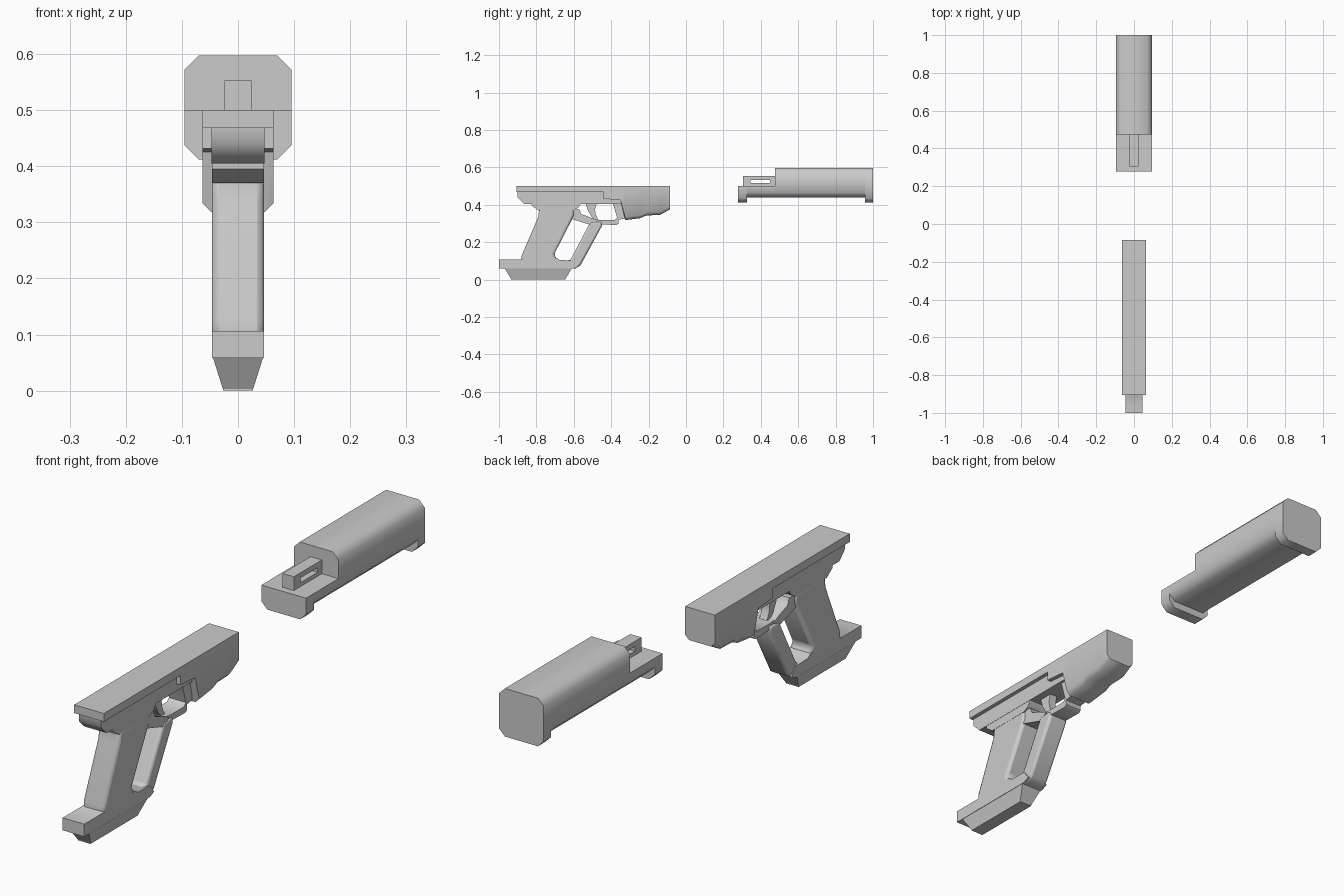
import bpy, bmesh, math


def finish(name, bm, bevel=0.0, segs=2):
    bmesh.ops.remove_doubles(bm, verts=bm.verts[:], dist=1e-5)
    bmesh.ops.recalc_face_normals(bm, faces=bm.faces[:])
    me = bpy.data.meshes.new(name)
    bm.to_mesh(me)
    bm.free()
    ob = bpy.data.objects.new(name, me)
    bpy.context.collection.objects.link(ob)
    if bevel:
        m = ob.modifiers.new("Bevel", 'BEVEL')
        m.width, m.segments = bevel, segs
        m.limit_method, m.angle_limit = 'ANGLE', math.radians(40)
    bpy.ops.object.select_all(action='DESELECT')
    ob.select_set(True)
    bpy.context.view_layer.objects.active = ob
    bpy.ops.object.shade_smooth_by_angle(angle=math.radians(50))
    return ob


def prism(name, profile, w, bevel=0.0, w_low=None):
    """Side profile (y, z) extruded to +-w; w_low narrows the lowest points."""
    bm = bmesh.new()
    low = min(z for _, z in profile)
    sides = []
    for s in (-1, 1):
        sides.append([bm.verts.new((s * (w_low if w_low and z <= low + 1e-4 else w), y, z))
                      for y, z in profile])
    a, b = sides
    bm.faces.new(a)
    bm.faces.new(b[::-1])
    n = len(profile)
    for i in range(n):
        j = (i + 1) % n
        bm.faces.new((a[i], b[i], b[j], a[j]))
    return finish(name, bm, bevel)


def loft(name, w, stations):
    """Chamfered box sections along y: (y, z_bottom, chamfer_bottom, z_top, chamfer_top)."""
    bm = bmesh.new()
    rings = []
    for y, zb, cb, zt, ct in stations:
        half = [(w - cb, zb), (w, zb + cb), (w, zt - ct), (w - ct, zt)]
        pts = half + [(-x, z) for x, z in reversed(half)]
        rings.append([bm.verts.new((x, y, z)) for x, z in pts])
    for a, b in zip(rings, rings[1:]):
        for i in range(8):
            j = (i + 1) % 8
            bm.faces.new((a[i], a[j], b[j], b[i]))
    bm.faces.new(rings[0])
    bm.faces.new(rings[-1][::-1])
    return finish(name, bm)


# Detached upper housing with front and rear feet
c = 0.025
loft("upper_housing", 0.095, [
    (0.278, 0.412, c, 0.5, 0), (0.325, 0.412, c, 0.5, 0),
    (0.325, 0.44, c, 0.5, 0), (0.475, 0.44, c, 0.5, 0),
    (0.475, 0.44, c, 0.597, c), (0.957, 0.44, c, 0.597, c),
    (0.957, 0.412, c, 0.597, c), (1.0, 0.412, c, 0.597, c)])

# Carry loop on the housing deck
prism("loop_frame", [(0.305, 0.495), (0.305, 0.553), (0.48, 0.553), (0.48, 0.533),
                     (0.345, 0.533), (0.345, 0.515), (0.48, 0.515), (0.48, 0.495)], 0.024)
prism("loop_rear_post", [(0.45, 0.51), (0.45, 0.54), (0.48, 0.54), (0.48, 0.51)], 0.024)

# Slide: thin cover at the rear, deep chamfered nose at the front
c = 0.016
loft("slide", 0.063, [
    (-0.905, 0.468, 0, 0.5, 0), (-0.44, 0.468, 0, 0.5, 0),
    (-0.44, 0.432, 0, 0.5, 0), (-0.35, 0.425, 0, 0.5, 0),
    (-0.325, 0.318, c, 0.5, 0), (-0.245, 0.328, c, 0.5, 0),
    (-0.21, 0.343, c, 0.5, 0), (-0.14, 0.345, c, 0.5, 0),
    (-0.085, 0.375, c, 0.5, 0)])

# Narrow body under the slide cover
prism("inner_body", [(-0.9, 0.475), (-0.9, 0.44), (-0.865, 0.405), (-0.34, 0.405),
                     (-0.34, 0.475)], 0.047)
prism("grip_collar", [(-0.825, 0.41), (-0.825, 0.395), (-0.79, 0.37), (-0.6, 0.37),
                      (-0.575, 0.385), (-0.56, 0.41)], 0.046)

# Raked grip
prism("grip", [(-0.785, 0.38), (-0.79, 0.335), (-0.88, 0.125), (-0.88, 0.09), (-0.68, 0.09),
               (-0.705, 0.135), (-0.6, 0.34), (-0.6, 0.38)], 0.046, 0.012)

# Base plate and front strut in one bent piece
prism("base_plate", [(-1.0, 0.106), (-1.0, 0.058), (-0.6, 0.058), (-0.575, 0.07),
                     (-0.6, 0.102), (-0.675, 0.104), (-0.69, 0.115), (-0.84, 0.115),
                     (-0.85, 0.106)], 0.046)
prism("front_strut", [(-0.65, 0.1), (-0.65, 0.062), (-0.59, 0.06), (-0.565, 0.075),
                      (-0.45, 0.285), (-0.45, 0.31), (-0.51, 0.31), (-0.618, 0.104)],
      0.042, 0.01)
prism("magazine_foot", [(-0.97, 0.06), (-0.935, 0.003), (-0.645, 0.003), (-0.61, 0.06)],
      0.045, w_low=0.027)
prism("foot_sole", [(-0.935, 0.004), (-0.935, 0.0), (-0.645, 0.0), (-0.645, 0.004)], 0.027)

# Trigger guard: link to the grip, lower bar and sloped front
prism("guard_link", [(-0.615, 0.375), (-0.615, 0.325), (-0.51, 0.292), (-0.475, 0.315),
                     (-0.51, 0.332), (-0.56, 0.35), (-0.57, 0.375)], 0.04)
prism("trigger_guard", [(-0.52, 0.325), (-0.49, 0.295), (-0.37, 0.292), (-0.36, 0.3),
                        (-0.362, 0.32), (-0.33, 0.325), (-0.33, 0.42), (-0.4, 0.42),
                        (-0.387, 0.395), (-0.368, 0.33), (-0.38, 0.318), (-0.46, 0.318)],
      0.036)

# Curved trigger
prism("trigger", [(-0.54, 0.415), (-0.525, 0.37), (-0.505, 0.335), (-0.485, 0.315),
                  (-0.468, 0.32), (-0.482, 0.345), (-0.487, 0.375), (-0.475, 0.415)], 0.016)
